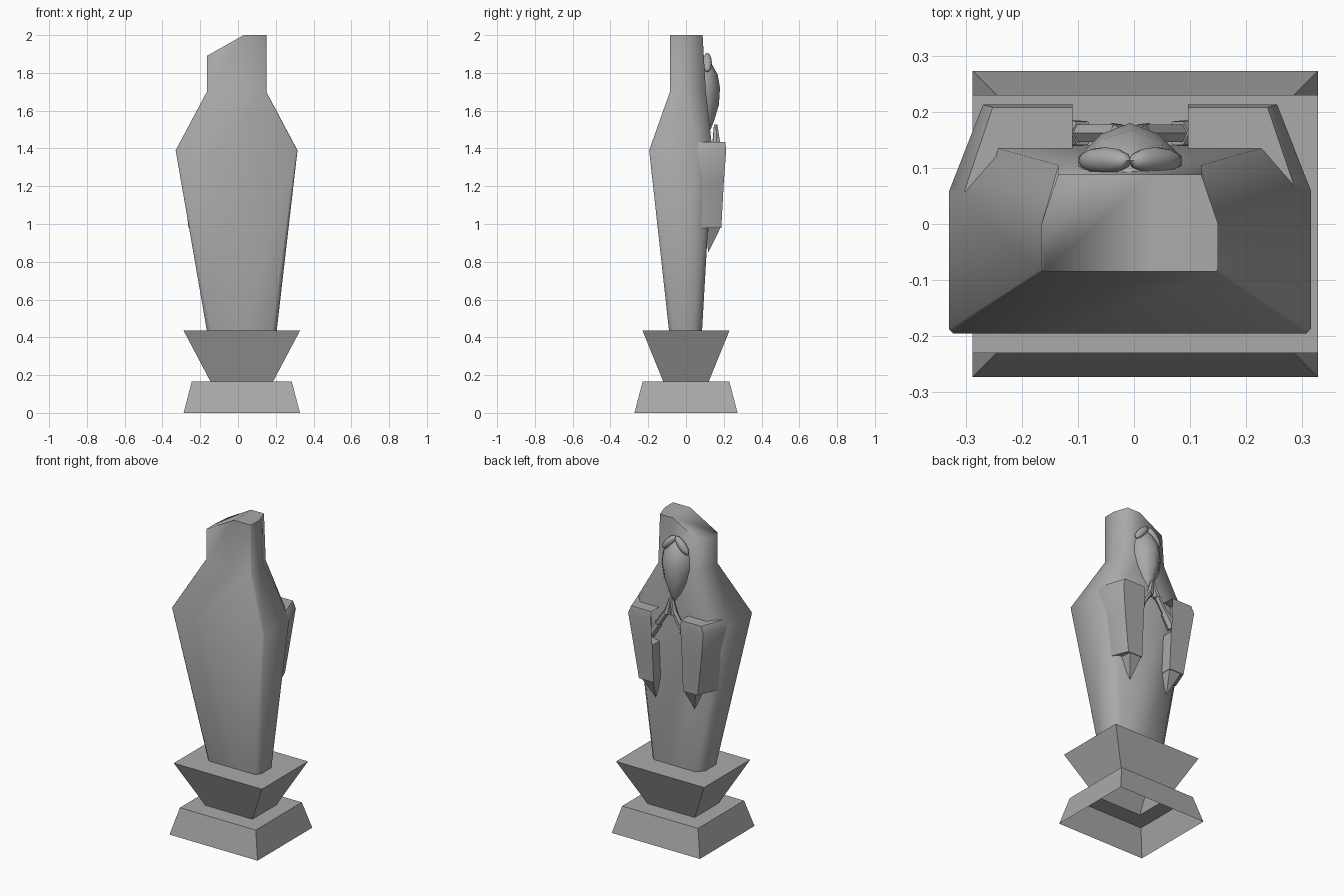
import bpy, bmesh, math
from mathutils import Vector, Matrix

if "Cube" in bpy.data.objects:
    bpy.data.objects.remove(bpy.data.objects["Cube"], do_unlink=True)

stone = bpy.data.materials.new("grey stone")
stone.use_nodes = True
GREY = (0.4, 0.4, 0.4, 1)
stone.diffuse_color = GREY
stone.node_tree.nodes["Principled BSDF"].inputs["Base Color"].default_value = GREY
MID = -0.007  # symmetry line of the figure


def finish(bm, name, angle=None):
    bmesh.ops.recalc_face_normals(bm, faces=bm.faces)
    mesh = bpy.data.meshes.new(name)
    bm.to_mesh(mesh)
    bm.free()
    mesh.materials.append(stone)
    obj = bpy.data.objects.new(name, mesh)
    bpy.context.collection.objects.link(obj)
    if angle:
        bpy.ops.object.select_all(action='DESELECT')
        obj.select_set(True)
        bpy.context.view_layer.objects.active = obj
        bpy.ops.object.shade_smooth_by_angle(angle=math.radians(angle))
    return obj


def loft(rings, closed=True, bottom=False, top=False):
    """Skin a stack of point rings."""
    bm = bmesh.new()
    rows = [[bm.verts.new(p) for p in ring] for ring in rings]
    n = len(rows[0])
    for a, b in zip(rows, rows[1:]):
        for i in range(n if closed else n - 1):
            j = (i + 1) % n
            bm.faces.new((a[i], a[j], b[j], b[i]))
    if bottom:
        bm.faces.new(rows[0][::-1])
    if top:
        bm.faces.new(rows[-1])
    return bm


# Pedestal: one open shell of two tapered blocks
def rect(z, hx, hy):
    return [(0.02 + sx * hx, sy * hy, z) for sx, sy in ((-1, -1), (1, -1), (1, 1), (-1, 1))]


finish(loft([rect(0, .308, .273), rect(.165, .265, .23), rect(.165, .165, .12),
             rect(.435, .308, .23), rect(.435, .15, .07)]), "pedestal")


# Robe and hood: chamfered sections, with the crown cut on a slant
def robe_ring(z, x0, x1, back, side, front, cut, bevel):
    peak = x0 + .195
    pts = [(x0 + bevel, back), (peak, back), (x1 - bevel, back), (x1, back + bevel), (x1, side),
           (x1 - cut, front), (peak, front), (x0 + cut, front), (x0, side), (x0, back + bevel)]
    return [(x, y, min(z, 1.89 + (x + .165) * .564)) for x, y in pts]


robe = loft([robe_ring(.435, -.165, .205, -.09, .04, .085, .04, .025),
             robe_ring(1.39, -.33, .315, -.195, .06, .14, .07, .008),
             robe_ring(1.7, -.165, .15, -.085, 0, .105, .03, .005),
             robe_ring(2.0, -.165, .15, -.085, 0, .088, .03, .005)])
crown = sorted([e for e in robe.edges if e.is_boundary and e.verts[0].co.z > 1.5],
               key=lambda e: e.calc_length())
ring = list({v for e in crown for v in e.verts})
for side in (-1, 1):
    half = [v for v in ring if (v.co.x - .03) * side >= -.001]
    c = sum((v.co for v in half), Vector()) / len(half)
    half.sort(key=lambda v: math.atan2(v.co.y - c.y, v.co.x - c.x))
    robe.faces.new(half)
finish(robe, "robe_and_hood", 80)


# Face and beard: ridged leaf shape
def face_ring(z, w, edge, front):
    mid = edge + (front - edge) * .68
    return [(MID + k * w, y, z) for k, y in
            ((-1, .08), (-1, edge), (-.55, mid), (0, front), (.55, mid), (1, edge), (1, .08))]


finish(loft([face_ring(1.5, .012, .115, .13), face_ring(1.55, .04, .12, .15),
             face_ring(1.63, .075, .122, .174), face_ring(1.72, .092, .12, .18),
             face_ring(1.79, .084, .115, .168), face_ring(1.85, .05, .105, .135),
             face_ring(1.89, .012, .09, .1)], bottom=True, top=True), "face_and_beard", 60)


# Tapered limb between two points
def limb(name, a, b, r1, r2):
    a, b = Vector(a), Vector(b)
    bm = bmesh.new()
    bmesh.ops.create_cone(bm, cap_ends=True, segments=6, radius1=r1, radius2=r2,
                          depth=(b - a).length)
    turn = (b - a).to_track_quat('Z', 'Y').to_matrix().to_4x4()
    bmesh.ops.transform(bm, verts=bm.verts, matrix=Matrix.Translation((a + b) / 2) @ turn)
    finish(bm, name, 40)


for side, label in ((-1, "right"), (1, "left")):
    def at(x, y, z):
        return (MID + side * x, y, z)

    # Almond lock of hair over the brow
    bm = bmesh.new()
    bmesh.ops.create_uvsphere(bm, u_segments=12, v_segments=8, radius=1)
    bmesh.ops.transform(bm, verts=bm.verts,
                        matrix=Matrix.Translation(at(.045, .113, 1.855))
                        @ Matrix.Rotation(side * math.radians(48), 4, 'Y')
                        @ Matrix.Diagonal((.066, .024, .024, 1)))
    finish(bm, label + "_brow_lock", 60)

    # Sleeve: wraps the robe, with a recessed opening facing inwards
    def sleeve_ring(z, outer, corner, front, inner=.103):
        return [at(outer - .02, .0, z), at(outer, .06, z), at(corner, front, z),
                at(inner, front, z), at(inner, .08, z)]

    sleeve = loft([sleeve_ring(.98, .255, .205, .187), sleeve_ring(1.22, .285, .24, .2),
                   sleeve_ring(1.39, .322, .262, .213), sleeve_ring(1.435, .295, .245, .208)],
                  bottom=True, top=True)
    bmesh.ops.recalc_face_normals(sleeve, faces=sleeve.faces)
    opening = [f for f in sleeve.faces if f.normal.x * side < -.9
               and f.calc_center_median().z > 1.2]
    bmesh.ops.inset_region(sleeve, faces=opening, thickness=.015, depth=-.05)
    finish(sleeve, label + "_sleeve", 60)

    # Pointed sleeve tail
    tail = bmesh.new()
    tip = tail.verts.new(at(.135, .118, .85))
    base = [tail.verts.new(at(x, y, .985)) for x, y in
            ((.105, .185), (.19, .185), (.2, .1), (.105, .1))]
    for i in range(4):
        tail.faces.new((base[i], base[(i + 1) % 4], tip))
    tail.faces.new(base)
    finish(tail, label + "_sleeve_tail")

    # Cuff, forearm and praying hand
    limb(label + "_cuff", at(.14, .162, 1.27), at(.085, .162, 1.35), .03, .024)
    limb(label + "_forearm", at(.12, .162, 1.3), at(.022, .162, 1.45), .018, .018)
    limb(label + "_hand", at(.026, .16, 1.43), at(.006, .157, 1.525), .022, .01)
